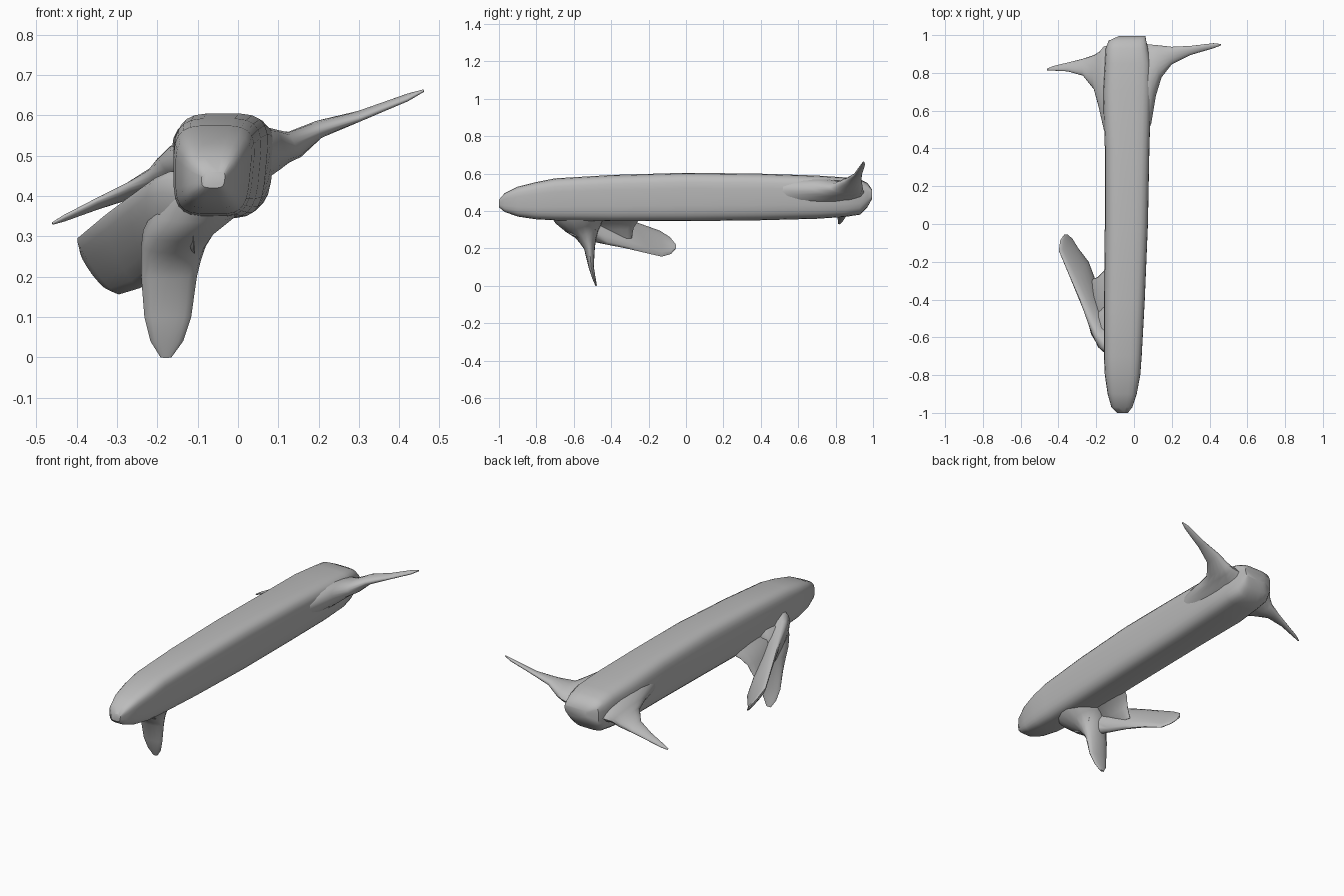
import bpy
import bmesh
import math
from mathutils import Vector

if "Cube" in bpy.data.objects:
    bpy.data.objects.remove(bpy.data.objects["Cube"], do_unlink=True)

# One plain grey for the whole model
grey = bpy.data.materials.new("plain_grey")
grey.use_nodes = True
colour = (0.5, 0.5, 0.5, 1.0)
grey.diffuse_color = colour
grey.node_tree.nodes["Principled BSDF"].inputs["Base Color"].default_value = colour


def loft(name, rings, crease=40):
    """Skin a row of closed rings, cap both ends and smooth the soft edges."""
    bm = bmesh.new()
    loops = [[bm.verts.new(point) for point in ring] for ring in rings]
    count = len(loops[0])
    for first, second in zip(loops, loops[1:]):
        for i in range(count):
            j = (i + 1) % count
            bm.faces.new((first[i], first[j], second[j], second[i]))
    bm.faces.new(loops[0])
    bm.faces.new(loops[-1])
    bmesh.ops.recalc_face_normals(bm, faces=bm.faces)
    mesh = bpy.data.meshes.new(name)
    bm.to_mesh(mesh)
    bm.free()
    mesh.materials.append(grey)
    obj = bpy.data.objects.new(name, mesh)
    bpy.context.collection.objects.link(obj)
    bpy.ops.object.select_all(action="DESELECT")
    obj.select_set(True)
    bpy.context.view_layer.objects.active = obj
    bpy.ops.object.shade_smooth_by_angle(angle=math.radians(crease))
    return obj


def soft(value, power):
    """Push a sine or cosine outwards to make a rounded rectangle."""
    return math.copysign(abs(value) ** power, value)


def body_ring(y, left, right, low, high, sides=24):
    """Rounded box section that draws in a little towards its lower +x side."""
    ring = []
    for i in range(sides):
        angle = math.tau * (i + 0.5) / sides
        across = soft(math.cos(angle), 0.52)
        up = soft(math.sin(angle), 0.52)
        x = (left + right) / 2 + (right - left) / 2 * across
        z = (low + high) / 2 + (high - low) / 2 * up
        lean = 0.1 * (right - left) * (up - 1) / 2 * max(across, 0)
        ring.append(Vector((x + lean, y, z)))
    return ring


def fin(name, sections, sides=16):
    """Blade through (leading point, trailing point, half thickness)."""
    edges = [(Vector(a), Vector(b), t) for a, b, t in sections]
    mids = [(a + b) / 2 for a, b, t in edges]
    rings = []
    for k, (a, b, thick) in enumerate(edges):
        span = mids[min(k + 1, len(mids) - 1)] - mids[max(k - 1, 0)]
        chord = (b - a) / 2
        normal = span.cross(chord).normalized()
        ring = []
        for i in range(sides):
            angle = math.tau * i / sides
            ring.append(mids[k] + chord * math.cos(angle)
                        + normal * thick * math.sin(angle))
        rings.append(ring)
    return loft(name, rings, crease=60)


# Long body: y, left edge, right edge, underside, top
body_profile = [
    (-1.0, -.09, -.03, .42, .46),
    (-.97, -.12, -.005, .395, .495),
    (-.9, -.14, .02, .37, .53),
    (-.8, -.155, .04, .355, .555),
    (-.7, -.16, .048, .35, .575),
    (-.4, -.16, .065, .345, .593),
    (0, -.155, .082, .345, .605),
    (.4, -.155, .09, .35, .6),
    (.7, -.165, .1, .358, .59),
    (.85, -.155, .098, .368, .58),
    (.93, -.15, .082, .38, .57),
    (.97, -.135, .072, .42, .55),
    (.995, -.08, .065, .465, .515),
]
loft("body", [body_ring(*row) for row in body_profile])

# Tail fin rising on the +x side
fin("left_tail_fin", [
    ((.02, .35, .51), (.02, .96, .49), .08),
    ((.085, .52, .53), (.085, .95, .505), .056),
    ((.11, .67, .535), (.11, .948, .51), .043),
    ((.14, .77, .53), (.14, .945, .525), .035),
    ((.2, .845, .56), (.2, .938, .57), .022),
    ((.3, .895, .59), (.3, .943, .605), .012),
    ((.42, .93, .638), (.42, .957, .65), .008),
    ((.46, .945, .66), (.46, .953, .662), .003),
])

# Tail fin drooping on the -x side
fin("right_tail_fin", [
    ((-.08, .3, .48), (-.08, .96, .48), .08),
    ((-.16, .5, .478), (-.16, .94, .465), .052),
    ((-.18, .61, .465), (-.18, .915, .45), .04),
    ((-.21, .71, .45), (-.21, .895, .425), .03),
    ((-.27, .785, .425), (-.27, .875, .4), .018),
    ((-.35, .808, .39), (-.35, .855, .37), .011),
    ((-.43, .812, .35), (-.43, .835, .34), .007),
    ((-.46, .814, .333), (-.46, .822, .33), .003),
])

# Front fin hanging down to the ground, broad across x
fin("lower_front_fin", [
    ((-.17, -.56, .42), (.02, -.56, .42), .18),
    ((-.215, -.555, .355), (0, -.555, .355), .145),
    ((-.235, -.545, .315), (-.055, -.545, .315), .1),
    ((-.24, -.532, .275), (-.08, -.532, .275), .065),
    ((-.24, -.525, .24), (-.092, -.525, .24), .045),
    ((-.24, -.516, .2), (-.102, -.516, .2), .029),
    ((-.232, -.507, .1), (-.116, -.507, .1), .014),
    ((-.217, -.492, .04), (-.136, -.492, .04), .009),
    ((-.192, -.48, 0), (-.165, -.48, 0), .004),
])

# Front fin swept back and outwards on the -x side
fin("swept_front_fin", [
    ((-.1, -.7, .465), (-.1, -.5, .27), .085),
    ((-.17, -.65, .46), (-.165, -.49, .24), .055),
    ((-.205, -.59, .445), (-.18, -.42, .22), .042),
    ((-.26, -.46, .405), (-.205, -.31, .198), .03),
    ((-.33, -.3, .352), (-.242, -.2, .172), .021),
    ((-.398, -.14, .295), (-.295, -.13, .156), .014),
    ((-.39, -.085, .26), (-.325, -.08, .17), .009),
    ((-.368, -.055, .222), (-.352, -.055, .198), .004),
])

# Thin web carrying the swept fin's inner face up to the body
fin("swept_fin_web", [
    ((-.11, -.6, .4), (-.11, -.22, .39), .04),
    ((-.16, -.56, .365), (-.16, -.25, .355), .03),
    ((-.195, -.5, .32), (-.19, -.28, .31), .025),
    ((-.22, -.43, .27), (-.215, -.29, .255), .015),
])
